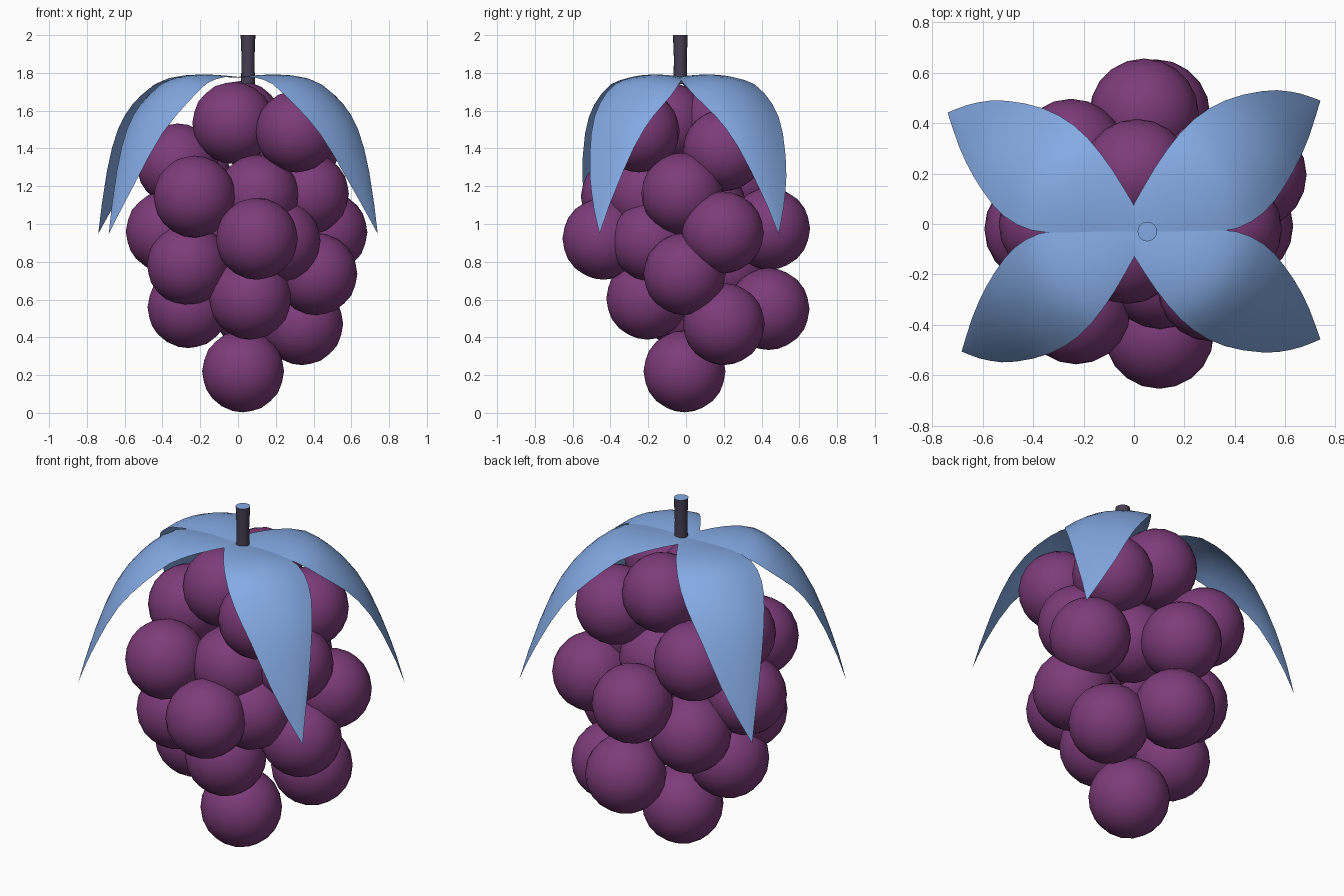
import bpy, bmesh, math
from mathutils import Vector

if "Cube" in bpy.data.objects:
    bpy.data.objects.remove(bpy.data.objects["Cube"])


def material(name, col):
    m = bpy.data.materials.new(name)
    m.diffuse_color = (*col, 1)
    m.use_nodes = True
    m.node_tree.nodes["Principled BSDF"].inputs["Base Color"].default_value = m.diffuse_color
    return m


PURPLE = material("grape purple", (0.205, 0.044, 0.195))
BLUE = material("leaf blue", (0.23, 0.40, 0.77))
DARK = material("stem dark", (0.06, 0.048, 0.085))


def finish(name, bm, mats):
    me = bpy.data.meshes.new(name)
    bmesh.ops.recalc_face_normals(bm, faces=bm.faces)
    for f in bm.faces:
        f.smooth = True
    bm.to_mesh(me)
    bm.free()
    for m in mats:
        me.materials.append(m)
    ob = bpy.data.objects.new(name, me)
    bpy.context.collection.objects.link(ob)
    return ob


# Grapes: round berries of equal size, packed in a cluster
GRAPES = [
    (0.027, -0.008, 0.22), (0.34, 0.20, 0.47), (0.085, 0.437, 0.55),
    (-0.262, -0.02, 0.56), (0.065, -0.205, 0.605), (0.415, -0.008, 0.735),
    (-0.185, 0.22, 0.775), (-0.265, -0.185, 0.785), (0.22, -0.18, 0.91),
    (0.10, -0.437, 0.922), (-0.377, -0.02, 0.96), (0.468, 0.195, 0.955),
    (0.04, 0.44, 0.975), (0.10, 0.10, 1.10), (0.105, -0.20, 1.15),
    (0.37, -0.02, 1.16), (-0.23, -0.34, 1.145), (-0.25, 0.28, 1.24),
    (-0.32, 0.0, 1.315), (0.315, 0.20, 1.39), (0.31, -0.25, 1.49),
    (-0.025, -0.10, 1.535), (0.012, 0.20, 1.54),
]
for i, p in enumerate(GRAPES):
    bm = bmesh.new()
    bmesh.ops.create_icosphere(bm, subdivisions=3, radius=0.217)
    ob = finish(f"grape_{i + 1}", bm, [PURPLE])
    ob.location = p

# Leaves: drooping sheets spanned between an outer and an inner edge
OUTER = [(0, .11), (.10, .28), (.22, .43), (.36, .52), (.53, .56), (.65, .55), (.74, .52)]
INNER = [(0, 0), (.20, 0), (.385, .006), (.515, .075), (.61, .20), (.685, .35), (.74, .52)]
DROOP = [(0, 1.775), (.2, 1.78), (.35, 1.765), (.46, 1.725), (.6, 1.605),
         (.7, 1.47), (.78, 1.30), (.85, 1.115), (.905, .945)]


def spline(pts, t):
    """Catmull-Rom point on a polyline, t in 0..1."""
    n = len(pts) - 1
    i = min(int(t * n), n - 1)
    f = t * n - i
    v = [Vector(pts[max(0, min(n, i + k))]) for k in (-1, 0, 1, 2)]
    return 0.5 * (2 * v[1] + (v[2] - v[0]) * f
                  + (2 * v[0] - 5 * v[1] + 4 * v[2] - v[3]) * f * f
                  + (3 * v[1] - v[0] - 3 * v[2] + v[3]) * f ** 3)


CURVE = [spline(DROOP, k / 64) for k in range(65)]


def droop(r):
    for a, b in zip(CURVE, CURVE[1:]):
        if r <= b.x:
            return a.y + (b.y - a.y) * (r - a.x) / (b.x - a.x)
    return CURVE[-1].y


def leaf(name, sx, sy, bend=0.0, rows_n=14, cols=8):
    bm = bmesh.new()
    rows = []
    for i in range(rows_n + 1):
        t = i / rows_n
        a, b = spline(OUTER, t), spline(INNER, t)
        row = []
        for j in range(cols + 1):
            s = j / cols
            p = a.lerp(b, s)
            # slight swelling along the midrib
            z = droop(p.length) + 0.022 * 4 * s * (1 - s) * math.sin(math.pi * t)
            y = p.y * sy - 0.03 + bend * (p.x / .74) ** 2
            row.append(bm.verts.new((p.x * sx, y, z)))
        rows.append(row)
    for r0, r1 in zip(rows, rows[1:]):
        for j in range(cols):
            bm.faces.new((r0[j], r0[j + 1], r1[j + 1], r1[j]))
    bmesh.ops.remove_doubles(bm, verts=bm.verts, dist=1e-4)
    ob = finish(name, bm, [BLUE])
    if sum(f.normal.z for f in ob.data.polygons) < 0:
        ob.data.flip_normals()


leaf("leaf_back_right", 1, 1)
leaf("leaf_back_left", -1, .95, -.022)
leaf("leaf_front_left", -.925, -.935, .01)
leaf("leaf_front_right", 1, -.89, .035)

# Stem: slightly waisted twig with a blue cut end
bm = bmesh.new()
N = 16
rings = []
for z, r in ((1.74, .038), (1.79, .036), (1.87, .034), (1.97, .038), (2.0, .039)):
    rings.append([bm.verts.new((.053 + r * math.cos(2 * math.pi * k / N),
                                -.03 + r * math.sin(2 * math.pi * k / N), z)) for k in range(N)])
for r0, r1 in zip(rings, rings[1:]):
    for k in range(N):
        bm.faces.new((r0[k], r0[(k + 1) % N], r1[(k + 1) % N], r1[k]))
bm.faces.new(rings[0][::-1])
top = bm.faces.new(rings[-1])
top.material_index = 1
stem = finish("stem", bm, [DARK, BLUE])
bpy.context.view_layer.objects.active = stem
stem.select_set(True)
bpy.ops.object.shade_smooth_by_angle(angle=math.radians(40))
